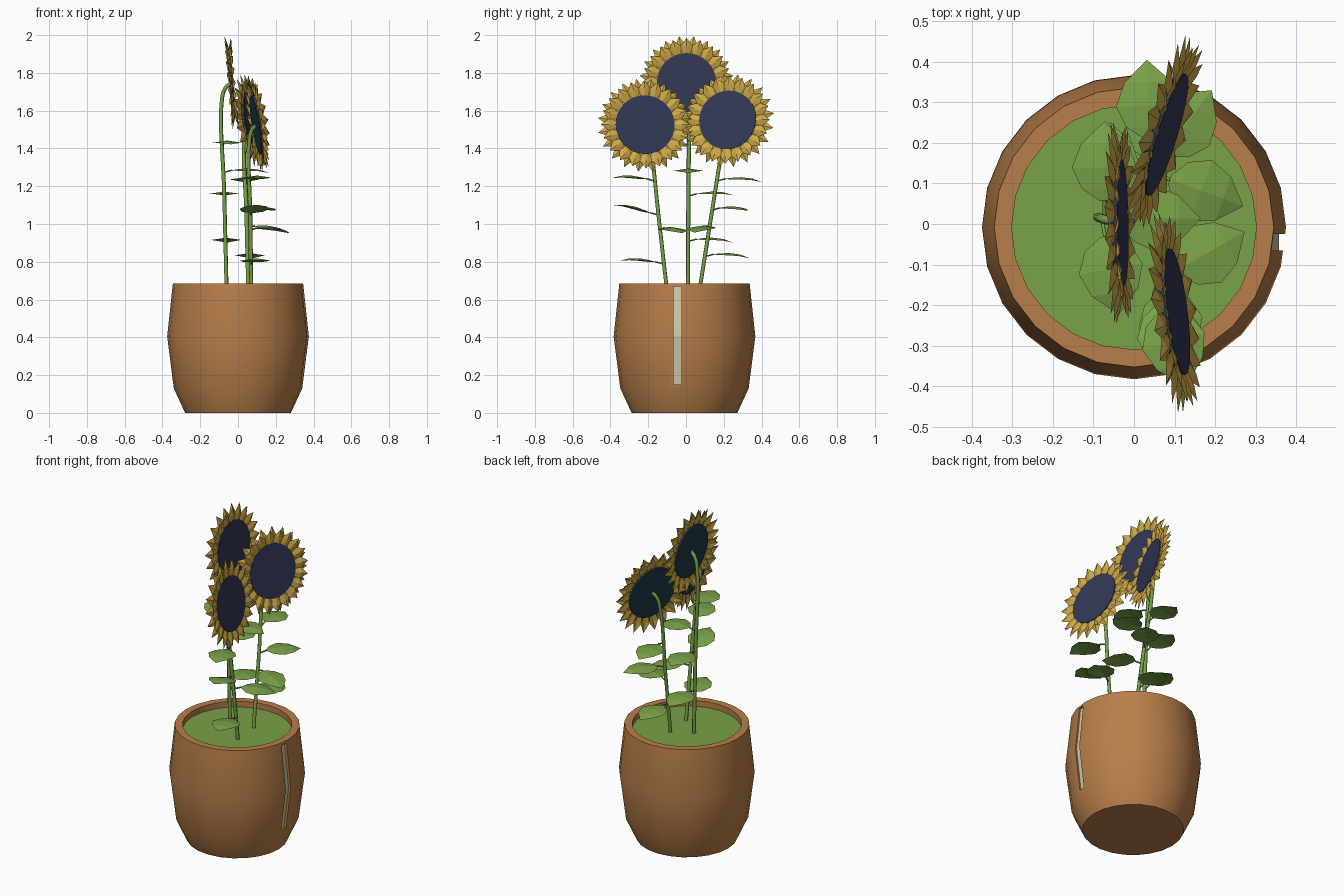
import bpy, bmesh, math
from mathutils import Vector, Matrix

if "Cube" in bpy.data.objects:
    bpy.data.objects.remove(bpy.data.objects["Cube"])


def material(name, rgb):
    m = bpy.data.materials.new(name)
    m.diffuse_color = (*rgb, 1)
    m.use_nodes = True
    m.node_tree.nodes["Principled BSDF"].inputs["Base Color"].default_value = m.diffuse_color
    return m


CLAY = material("clay", (0.48, 0.21, 0.068))
GREEN = material("leaf_green", (0.19, 0.36, 0.065))
CREAM = material("cream", (0.64, 0.60, 0.40))
GOLD = material("petal_gold", (0.62, 0.40, 0.065))
NAVY = material("seed_navy", (0.032, 0.038, 0.09))
TEAL = material("flower_back_teal", (0.012, 0.045, 0.065))


def add(name, verts, faces, mats, fix_normals=False):
    me = bpy.data.meshes.new(name)
    me.from_pydata([tuple(v) for v in verts], [], faces)
    for m in mats:
        me.materials.append(m)
    if fix_normals:
        bm = bmesh.new()
        bm.from_mesh(me)
        bmesh.ops.recalc_face_normals(bm, faces=bm.faces)
        bm.to_mesh(me)
        bm.free()
    ob = bpy.data.objects.new(name, me)
    bpy.context.collection.objects.link(ob)
    return ob


# pot: lathed barrel with a thick rim and closed inside floor
CY, SEG = -0.008, 24
profile = [(0.28, 0), (0.34, 0.13), (0.375, 0.405), (0.345, 0.685),
           (0.302, 0.685), (0.302, 0.60)]
verts, faces = [], []
for r, z in profile:
    for i in range(SEG):
        a = 2 * math.pi * i / SEG
        verts.append((r * math.cos(a), CY + r * math.sin(a), z))
for k in range(len(profile) - 1):
    for i in range(SEG):
        j = (i + 1) % SEG
        faces.append((k * SEG + i, k * SEG + j, (k + 1) * SEG + j, (k + 1) * SEG + i))
faces.append(tuple(reversed(range(SEG))))
faces.append(tuple(range((len(profile) - 1) * SEG, len(profile) * SEG)))
pot = add("pot", verts, faces, [CLAY], True)

# groove cut down the right side, with a cream strip as its floor
Y0, Y1 = -0.065, -0.025
floor = [(0.323, 0.15), (0.355, 0.405), (0.327, 0.67)]
prism = floor + [(0.45, 0.67), (0.45, 0.15)]
n = len(prism)
cutter = add("groove_cutter", [(x, y, z) for y in (Y0, Y1) for x, z in prism],
             [tuple(range(n)), tuple(range(n, 2 * n))] +
             [(i, (i + 1) % n, n + (i + 1) % n, n + i) for i in range(n)], [CLAY], True)
mod = pot.modifiers.new("groove", 'BOOLEAN')
mod.operation, mod.object, mod.solver = 'DIFFERENCE', cutter, 'EXACT'
bpy.context.view_layer.objects.active = pot
pot.select_set(True)
bpy.ops.object.modifier_apply(modifier=mod.name)
bpy.data.objects.remove(cutter)
bpy.ops.object.shade_smooth_by_angle(angle=math.radians(32))
add("groove_strip", [(x + 0.003, y, z) for x, z in floor for y in (Y0, Y1)],
    [(0, 1, 3, 2), (2, 3, 5, 4)], [CREAM])

# green ground inside the pot
add("soil", [(0.302 * math.cos(2 * math.pi * i / SEG),
              CY + 0.302 * math.sin(2 * math.pi * i / SEG), 0.65) for i in range(SEG)],
    [tuple(range(SEG))], [GREEN])


def flower_head(name, centre, azimuth, elevation):
    az, el = math.radians(azimuth), math.radians(elevation)
    nrm = Vector((math.cos(az) * math.cos(el), math.sin(az) * math.cos(el), math.sin(el)))
    right = Vector((0, 0, 1)).cross(nrm).normalized()
    rot = Matrix((right, nrm.cross(right), nrm)).transposed().to_4x4()
    place = Matrix.Translation(centre) @ rot

    # seed disc: navy front, teal back
    m, vs = 32, []
    for r, z in ((0.157, -0.008), (0.157, 0.008)):
        vs += [(r * math.cos(2 * math.pi * i / m), r * math.sin(2 * math.pi * i / m), z)
               for i in range(m)]
    disc = add(name + "_seed_disc", vs,
               [tuple(reversed(range(m))), tuple(range(m, 2 * m))] +
               [(i, (i + 1) % m, m + (i + 1) % m, m + i) for i in range(m)], [NAVY, TEAL])
    for p in disc.data.polygons:
        p.material_index = 1 if p.normal.z < -0.5 else 0
    disc.matrix_world = place

    # two rings of folded, pointed petals
    vs, fs, count = [], [], 20
    for tip, z_mid, z_tip, shift in ((0.237, 0.012, 0.018, 0), (0.252, -0.004, -0.016, 0.5)):
        for i in range(count):
            a = 2 * math.pi * (i + shift) / count
            b = len(vs)
            for r, w, z in ((0.148, -0.020, 0), (0.148, 0.020, 0), (0.195, 0.031, z_mid - 0.006),
                            (tip, 0, z_tip), (0.195, -0.031, z_mid - 0.006),
                            (0.195, 0, z_mid + 0.005), (0.148, 0, 0.004)):
                vs.append((r * math.cos(a) - w * math.sin(a),
                           r * math.sin(a) + w * math.cos(a), z))
            fs += [tuple(b + k for k in f) for f in
                   ((6, 5, 2, 1), (0, 4, 5, 6), (5, 3, 2), (4, 3, 5))]
    add(name + "_petals", vs, fs, [GOLD]).matrix_world = place


def leaf(name, base, azimuth, slope):
    # ovate blade folded along the midrib
    length = 0.195
    stations = [(0, 0.012, 0), (0.15, 0.056, 0.006), (0.42, 0.08, 0.012),
                (0.72, 0.058, 0.008), (1, 0.001, -0.008)]
    vs, fs = [], []
    for t, w, z in stations:
        vs += [(t * length, -w, z - w * 0.15), (t * length, 0, z), (t * length, w, z - w * 0.15)]
    for k in range(len(stations) - 1):
        b = 3 * k
        fs += [(b, b + 3, b + 4, b + 1), (b + 1, b + 4, b + 5, b + 2)]
    add(name, vs, fs, [GREEN]).matrix_world = (
        Matrix.Translation(base) @ Matrix.Rotation(math.radians(azimuth), 4, 'Z')
        @ Matrix.Rotation(-math.radians(slope), 4, 'Y'))


def plant(name, foot, neck, centre, azimuth, elevation, leaves):
    foot, neck, centre = Vector(foot), Vector(neck), Vector(centre)
    cu = bpy.data.curves.new(name + "_stem", 'CURVE')
    cu.dimensions, cu.bevel_depth, cu.bevel_resolution = '3D', 0.011, 1
    cu.use_fill_caps = True
    cu.resolution_u = 6
    cu.materials.append(GREEN)

    def spline(points, radius):
        s = cu.splines.new('BEZIER')
        s.bezier_points.add(len(points) - 1)
        for bp, p in zip(s.bezier_points, points):
            bp.co, bp.radius = p, radius
            bp.handle_left_type = bp.handle_right_type = 'AUTO'

    bend = neck.lerp(centre, 0.45) + Vector((-0.004, 0, 0.02))
    spline([foot, foot.lerp(neck, 0.5), neck, bend, centre], 1)
    # leaves on short stalks
    for i, (z, az, slope) in enumerate(leaves):
        p = foot.lerp(neck, (z - foot.z) / (neck.z - foot.z))
        d = Vector((math.cos(math.radians(az)), math.sin(math.radians(az)), 0))
        base = p + d * 0.045
        spline([p - Vector((0, 0, 0.012)), base], 0.4)
        leaf(f"{name}_leaf_{i + 1}", base, az, slope)
    ob = bpy.data.objects.new(name + "_stem", cu)
    bpy.context.collection.objects.link(ob)
    flower_head(name, centre, azimuth, elevation)


# three plants: (height, direction, slope) for each leaf
plant("near_flower", (0.07, -0.10, 0.64), (0.06, -0.19, 1.44), (0.10, -0.217, 1.525), 7, 9,
      [(1.24, -74, 3), (1.06, -80, 14), (0.98, 30, -6), (0.80, -80, 4)])
plant("far_flower", (0.055, 0.07, 0.64), (0.035, 0.20, 1.46), (0.075, 0.222, 1.55), -17, 9,
      [(1.24, 92, -3), (1.085, 52, -2), (0.99, -20, -8), (0.84, 85, -4)])
plant("tall_flower", (-0.06, 0.01, 0.64), (-0.085, 0.015, 1.66), (-0.035, 0.003, 1.748), 1, 5,
      [(1.43, -80, 0), (1.285, 0, -2), (1.16, 90, 0), (0.92, 88, -3)])
